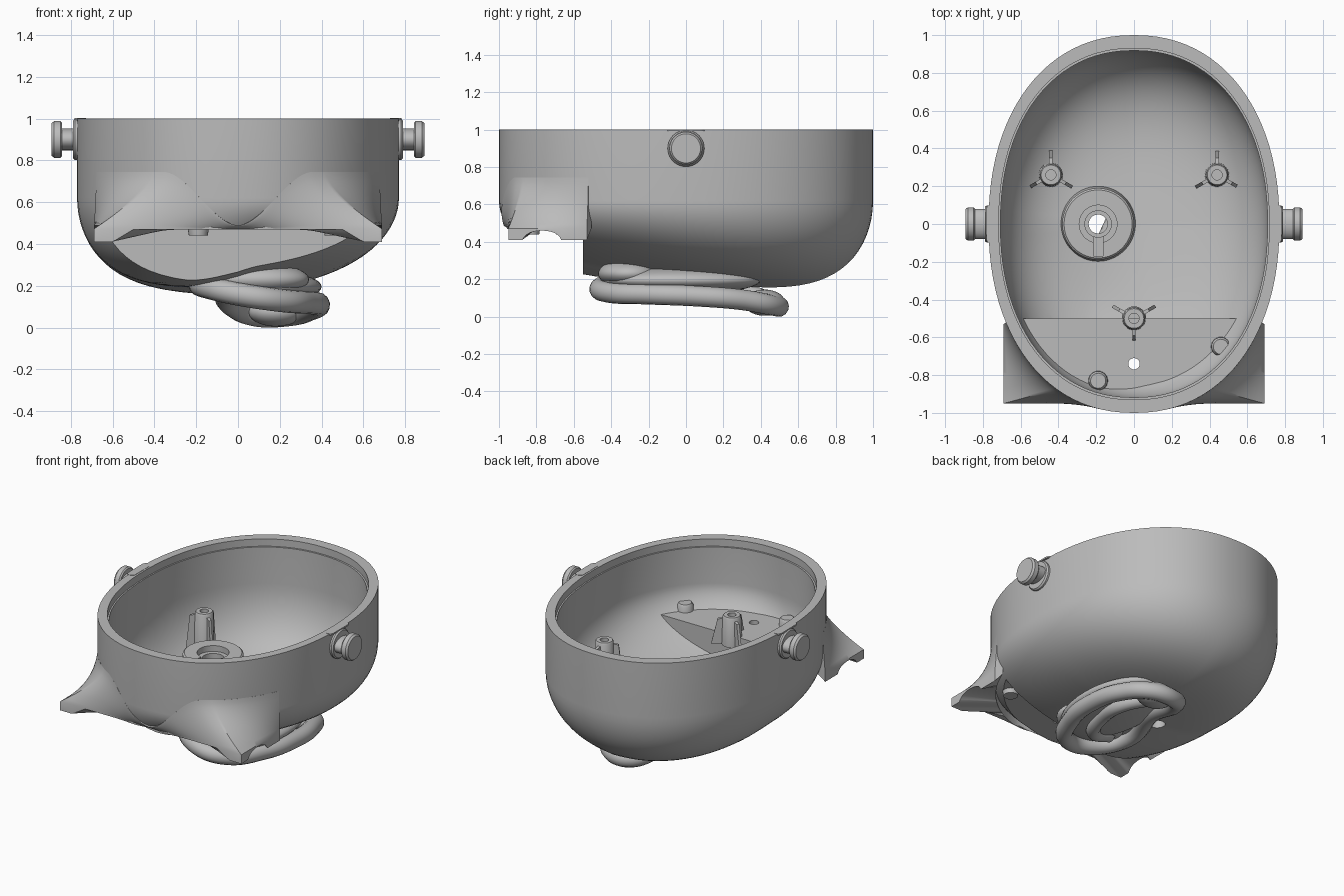
import bpy, bmesh, math
from mathutils import Vector, Matrix

old = bpy.data.objects.get("Cube")
if old:
    bpy.data.objects.remove(old, do_unlink=True)

grey = bpy.data.materials.new("plain_grey")
grey.use_nodes = True
grey.diffuse_color = (0.5, 0.5, 0.5, 1)
grey.node_tree.nodes["Principled BSDF"].inputs["Base Color"].default_value = (0.5, 0.5, 0.5, 1)

HALF_W = 0.77
SHOULDER = 0.62
FULLNESS = 2 / 2.18


def finish(bm, name):
    bmesh.ops.recalc_face_normals(bm, faces=bm.faces)
    me = bpy.data.meshes.new(name)
    bm.to_mesh(me)
    bm.free()
    ob = bpy.data.objects.new(name, me)
    bpy.context.collection.objects.link(ob)
    me.materials.append(grey)
    return ob


def activate(ob):
    bpy.ops.object.select_all(action='DESELECT')
    ob.select_set(True)
    bpy.context.view_layer.objects.active = ob


def smooth(ob, angle=35):
    activate(ob)
    bpy.ops.object.shade_smooth_by_angle(angle=math.radians(angle))


def boolean(ob, cutter):
    mod = ob.modifiers.new("cut", 'BOOLEAN')
    mod.operation, mod.solver, mod.object = 'DIFFERENCE', 'EXACT', cutter
    activate(ob)
    bpy.ops.object.modifier_apply(modifier=mod.name)
    bpy.data.objects.remove(cutter, do_unlink=True)


def box(name, lo, hi):
    bm = bmesh.new()
    size = [b - a for a, b in zip(lo, hi)]
    mid = [(a + b) / 2 for a, b in zip(lo, hi)]
    bmesh.ops.create_cube(bm, size=1, matrix=Matrix.Translation(mid) @ Matrix.Diagonal((*size, 1)))
    return finish(bm, name)


def stitch(bm, rings):
    for a, b in zip(rings, rings[1:]):
        n = len(a)
        for i in range(n):
            bm.faces.new((a[i], a[(i + 1) % n], b[(i + 1) % n], b[i]))


def lathe(name, profile, origin, turn=0, seg=40):
    """Spin (radius, height) points into a closed solid, turned about y."""
    bm = bmesh.new()
    mat = Matrix.Translation(origin) @ Matrix.Rotation(math.radians(turn), 4, 'Y')
    rings = [[bm.verts.new(mat @ Vector((r * math.cos(a), r * math.sin(a), h)))
              for a in (math.tau * i / seg for i in range(seg))] for r, h in profile]
    stitch(bm, rings)
    bm.faces.new(rings[0])
    bm.faces.new(rings[-1])
    return finish(bm, name)


def oval(a):
    """Point on the slightly squared unit oval."""
    c, s = math.cos(a), math.sin(a)
    return math.copysign(abs(c) ** FULLNESS, c), math.copysign(abs(s) ** FULLNESS, s)


def ease(t):
    t = min(1, max(0, t))
    return t * t * (3 - 2 * t)


def lowest(x, y):
    """Depth of the underside: deeper at the back, shallower front left."""
    return 0.19 + 0.11 * max(x, 0) - 0.1 * max(y, 0) + 0.13 * max(-y, 0) * ease((x + 0.35) / 0.5)


def bowl(name, scale, lift, levels):
    """Egg-bottomed oval solid; levels are (scale, z) rings above the curve."""
    bm = bmesh.new()
    seg, rings = 96, []
    plan = [oval(math.tau * i / seg) for i in range(seg)]
    for j in range(1, 25):
        r = math.sin(math.pi / 2 * j / 24)
        depth = math.sqrt(max(0, 1 - r ** 3.8))
        ring = []
        for px, py in plan:
            x, y = r * px, r * py
            z = SHOULDER - (SHOULDER - lowest(x, y)) * depth + lift
            ring.append(bm.verts.new((x * HALF_W * scale, y * scale, z)))
        rings.append(ring)
    for s, z in levels:
        rings.append([bm.verts.new((HALF_W * s * px, s * py, z)) for px, py in plan])
    stitch(bm, rings)
    bm.faces.new(rings[0])
    bm.faces.new(rings[-1])
    return finish(bm, name)


# Main shell: bowl, front underside notch, cavity with raised front floor
shell = bowl("shell", 1, 0, [(1, 1.0)])
boolean(shell, box("notch_cutter", (-1, -1.2, -0.1), (1, -0.55, 0.47)))
cavity = bowl("cavity_cutter", 0.918, 0.08, [(0.918, 0.95), (0.93, 0.95), (0.93, 1.1)])
boolean(cavity, box("floor_cutter", (-1, -1.2, 0), (1, -0.5, 0.555)))
boolean(shell, cavity)
boolean(shell, lathe("cable_hole", [(0.05, 0), (0.05, 0.5)], (-0.19, 0, 0)))
boolean(shell, lathe("floor_hole", [(0.03, 0.3), (0.03, 0.7)], (0, -0.74, 0)))
smooth(shell)

# Round socket with stepped bore and a keyway
socket = lathe("socket", [(0.2, 0.25), (0.19, 0.36), (0.19, 0.57), (0.18, 0.58)], (-0.19, 0, 0), seg=56)
boolean(socket, lathe("bore", [(0.05, 0.1), (0.05, 0.5), (0.07, 0.5), (0.07, 0.54),
                               (0.1, 0.54), (0.1, 0.7)], (-0.19, 0, 0)))
boolean(socket, box("keyway", (-0.215, -0.17, 0.53), (-0.165, -0.05, 0.7)))
smooth(socket)

# Screw posts with three tapered fins each
for label, px, py, turn, base in (("left", 0.44, 0.26, 90, 0.33),
                                  ("right", -0.44, 0.26, 90, 0.3),
                                  ("front", 0, -0.5, 270, 0.5)):
    post = lathe(label + "_post", [(0.064, base), (0.058, 0.69), (0.052, 0.7)], (px, py, 0), seg=28)
    boolean(post, lathe("screw_hole", [(0.027, 0.52), (0.027, 0.8)], (px, py, 0), seg=20))
    smooth(post)
    for k in range(3):
        a = math.radians(turn + 120 * k)
        bm = bmesh.new()
        place = Matrix.Translation((px, py, 0)) @ Matrix.Rotation(a, 4, 'Z')
        sides = [[bm.verts.new(place @ Vector((x, w, z))) for x, z in
                  ((0.04, base), (0.13, base), (0.09, 0.67), (0.04, 0.68))] for w in (-0.009, 0.009)]
        stitch(bm, sides)
        for s in sides:
            bm.faces.new(s)
        finish(bm, f"{label}_post_fin_{k + 1}")

# Small sockets through the raised floor
for k, (px, py) in enumerate(((0.46, -0.65), (-0.19, -0.83))):
    smooth(lathe(f"floor_bump_{k + 1}", [(0.045, 0.44), (0.055, 0.5), (0.05, 0.59), (0.04, 0.605)],
                 (px, py, 0), seg=24))

# Side knobs on round pads, with rim inserts
for label, s in (("left", 1), ("right", -1)):
    centre = (0, 0, 0.9)
    smooth(lathe(label + "_knob_pad", [(0.098, 0.735), (0.098, 0.78), (0.09, 0.79)], centre, 90 * s))
    shaft = lathe(label + "_knob_shaft", [(0.08, 0.78), (0.08, 0.85)], centre, 90 * s)
    for v in shaft.data.vertices:
        v.co.z = 0.9 + (v.co.z - 0.9) * 0.65
    smooth(shaft)
    smooth(lathe(label + "_knob_cap", [(0.08, 0.842), (0.088, 0.85), (0.088, 0.88), (0.078, 0.892)],
                 centre, 90 * s))
    insert = lathe(label + "_rim_insert", [(0.028, 0.992), (0.028, 1.002)], (0, 0, 0), seg=24)
    for v in insert.data.vertices:
        v.co.y += math.copysign(0.075, v.co.y)
        v.co.x += s * 0.755

# Flared front skirt with two swept corners
bm = bmesh.new()
columns, HALF, ROWS = [], 80, 12
for i in range(-HALF, HALF + 1):
    s = 1 if i >= 0 else -1
    u = 1 - abs(i) / HALF
    ex, ey = oval(math.radians(-29.5 - 60.5 * u))
    ex *= HALF_W
    if u < 0.5:
        cx, cy = 0.69, -0.53 - 0.42 * u / 0.5
        arch = max(0, 1 - ((cy + 0.77) / 0.1) ** 2)
        bottom = 0.41 + 0.05 * math.sqrt(arch)
    else:
        cx, cy = 0.69 * (1 - u) / 0.5, -0.95
        bottom = 0.47 - 0.06 * min(1, max(0, (cx - 0.5) / 0.1))
    top = 0.49 + 0.255 * ease(ex / 0.36)
    # Keep the upper edge on the bowl where the bowl curves inward
    sink = max(0, SHOULDER - top) / (SHOULDER - 0.19)
    hug = (1 - sink * sink) ** (1 / 3.8)
    ex, ey = ex * hug, ey * hug
    col = [(cx, cy, bottom)]
    for j in range(ROWS + 1):
        t = j / ROWS
        f = (1 - t) ** 1.5
        col.append((ex + (cx - ex) * f, ey + (cy - ey) * f, 0.472 + (top - 0.472) * t))
    col += [(ex * 0.95, ey * 0.97, top), (ex * 0.95, ey * 0.97, 0.468)]
    columns.append([bm.verts.new((s * x, y, z)) for x, y, z in col])
stitch(bm, columns)
bm.faces.new(columns[0])
bm.faces.new(columns[-1])
smooth(finish(bm, "front_skirt"), 40)


# Ear beneath the shell: outer rim, inner fold, base and lobe
def tube(name, points, depth, closed):
    cu = bpy.data.curves.new(name, 'CURVE')
    cu.dimensions, cu.bevel_depth, cu.bevel_resolution, cu.use_fill_caps = '3D', depth, 5, True
    sp = cu.splines.new('BEZIER')
    sp.bezier_points.add(len(points) - 1)
    sp.use_cyclic_u = closed
    for p, co in zip(sp.bezier_points, points):
        p.co = co
        p.handle_left_type = p.handle_right_type = 'AUTO'
    ob = bpy.data.objects.new(name, cu)
    bpy.context.collection.objects.link(ob)
    cu.materials.append(grey)
    activate(ob)
    bpy.ops.object.convert(target='MESH')
    smooth(bpy.context.object, 60)


def blob(name, center, radii):
    bm = bmesh.new()
    bmesh.ops.create_uvsphere(bm, u_segments=40, v_segments=20, radius=1,
                              matrix=Matrix.Translation(center) @ Matrix.Diagonal((*radii, 1)))
    smooth(finish(bm, name), 60)


tube("ear_rim", [(-0.17, -0.3, 0.2), (0, -0.45, 0.16), (0.2, -0.42, 0.13), (0.34, -0.2, 0.12),
                 (0.385, 0.05, 0.11), (0.35, 0.3, 0.09), (0.24, 0.47, 0.06), (0.08, 0.48, 0.06),
                 (-0.03, 0.36, 0.11), (-0.07, 0.1, 0.18)], 0.055, True)
tube("ear_fold", [(-0.05, -0.3, 0.19), (0.1, -0.27, 0.14), (0.2, -0.06, 0.13), (0.2, 0.16, 0.12),
                  (0.1, 0.28, 0.14)], 0.045, False)
blob("ear_base", (0.15, -0.02, 0.195), (0.25, 0.42, 0.075))
blob("ear_root", (0.1, -0.3, 0.23), (0.24, 0.17, 0.08))
blob("ear_lobe", (0.18, 0.42, 0.075), (0.13, 0.11, 0.07))
